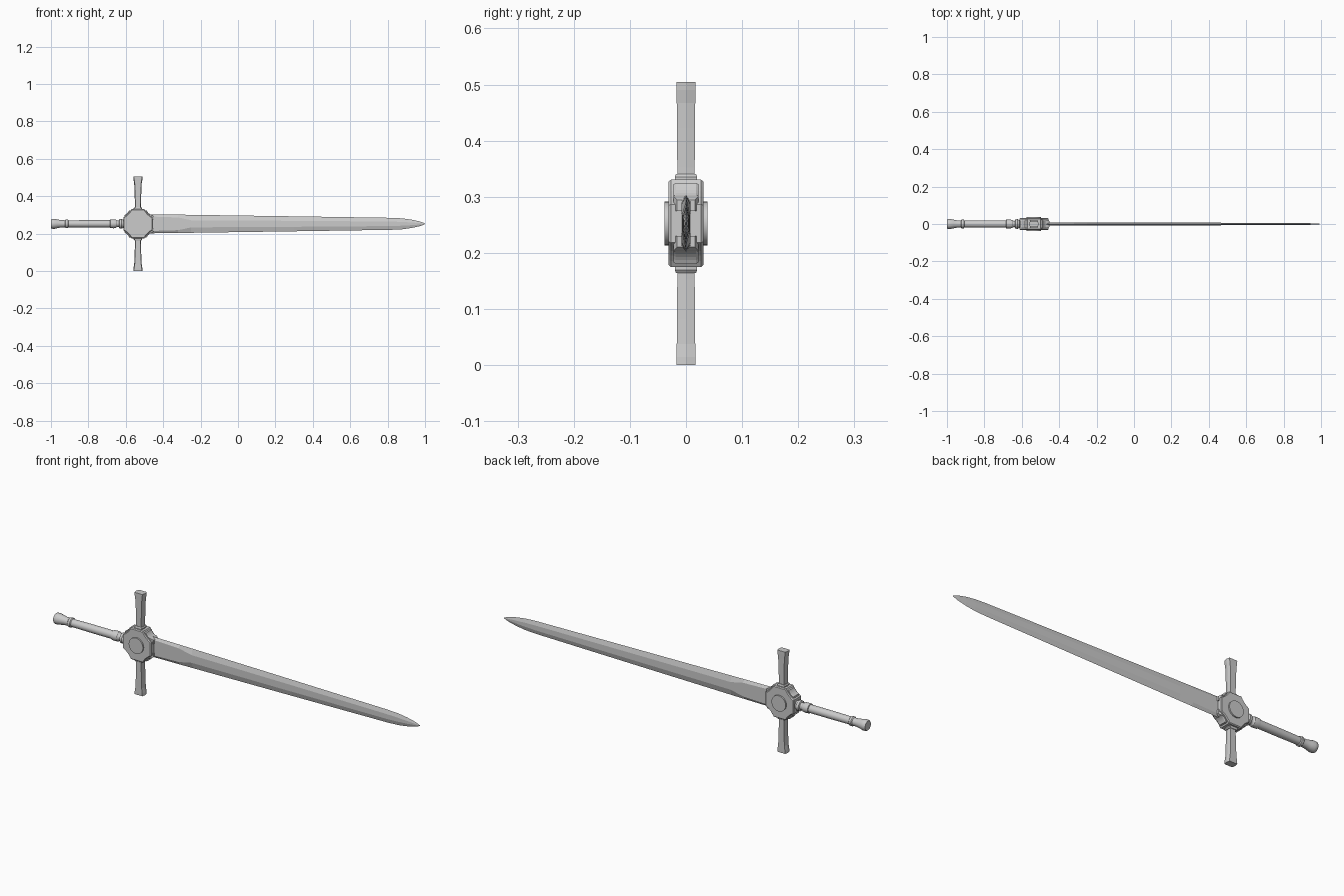
import bpy, bmesh, math
from mathutils import Matrix, Vector

if "Cube" in bpy.data.objects:
    bpy.data.objects.remove(bpy.data.objects["Cube"])

CX, CZ = -0.535, 0.2525   # centre of the guard


def finish(bm, name, smooth=False):
    bmesh.ops.remove_doubles(bm, verts=bm.verts, dist=1e-6)
    bmesh.ops.recalc_face_normals(bm, faces=bm.faces)
    me = bpy.data.meshes.new(name)
    bm.to_mesh(me)
    bm.free()
    ob = bpy.data.objects.new(name, me)
    bpy.context.collection.objects.link(ob)
    if smooth:
        bpy.context.view_layer.objects.active = ob
        ob.select_set(True)
        bpy.ops.object.shade_smooth_by_angle(angle=math.radians(35))
        ob.select_set(False)
    return ob


def loft(name, rings, smooth=False):
    """Skin a list of equal-length point rings and cap both ends."""
    bm = bmesh.new()
    vs = [[bm.verts.new(p) for p in r] for r in rings]
    n = len(rings[0])
    for a, b in zip(vs, vs[1:]):
        for i in range(n):
            j = (i + 1) % n
            bm.faces.new((a[i], a[j], b[j], b[i]))
    bm.faces.new(vs[0])
    bm.faces.new(vs[-1])
    return finish(bm, name, smooth)


def plate(name, reach, flat, waist, thick, bevel):
    """Four-lobed plate with concave corners, its rim chamfered on both faces."""
    a, b = Vector((reach, flat)), Vector((flat, reach))
    mid = Vector((waist, waist)) * 2 - (a + b) / 2
    quarter = []
    for i in range(6):
        t = i / 5
        quarter.append(a * (1 - t) ** 2 + mid * 2 * t * (1 - t) + b * t * t)
    outline = [Matrix.Rotation(k * math.pi / 2, 2) @ p for k in range(4) for p in quarter]
    rings = []
    for y, s in ((-thick, 1 - bevel), (-thick + 0.004, 1), (thick - 0.004, 1), (thick, 1 - bevel)):
        rings.append([(CX + p.x * s, y, CZ + p.y * s) for p in outline])
    return loft(name, rings)


# Blade: flattened hexagon section, wide flat at the root, rounded tip
def blade_ring(x, h, f, t):
    return [(x, y, CZ + z) for y, z in
            ((0, h), (t, f), (t, -f), (0, -h), (-t, -f), (-t, f))]


loft("blade", [blade_ring(*s) for s in (
    (-0.48, 0.051, 0.040, 0.008), (-0.42, 0.050, 0.037, 0.008),
    (-0.32, 0.049, 0.034, 0.008), (-0.25, 0.048, 0.019, 0.008),
    (0.30, 0.040, 0.016, 0.007), (0.82, 0.032, 0.012, 0.006),
    (0.88, 0.029, 0.010, 0.0055), (0.93, 0.022, 0.007, 0.0045),
    (0.97, 0.013, 0.004, 0.003), (0.99, 0.006, 0.002, 0.0015),
    (1.0, 0.001, 0.0004, 0.0004))])

# Guard centre: thick lobed block over a thinner, fuller plate
plate("guard_block", 0.078, 0.034, 0.053, 0.031, 0.05)
plate("guard_inner_plate", 0.072, 0.047, 0.057, 0.022, 0.03)

# Round boss through both faces of the guard
bm = bmesh.new()
bmesh.ops.create_cone(bm, cap_ends=True, segments=32, radius1=0.039, radius2=0.039,
                      depth=0.076, matrix=Matrix.Translation((CX, 0, CZ)) @
                      Matrix.Rotation(math.pi / 2, 4, 'X'))
finish(bm, "guard_boss", True)


# Cross arms with flared ends and a collar at the root
def arm_ring(side, d, w, t):
    sec = ((w, 0), (w * 0.85, t), (-w * 0.85, t), (-w, 0), (-w * 0.85, -t), (w * 0.85, -t))
    return [(CX + x, y, CZ + side * d) for x, y in sec]


for side, label in ((1, "upper"), (-1, "lower")):
    loft(label + "_guard_arm", [arm_ring(side, *s) for s in (
        (0.06, 0.016, 0.015), (0.10, 0.016, 0.0155), (0.17, 0.018, 0.016),
        (0.215, 0.020, 0.0165), (0.238, 0.024, 0.017), (0.2525, 0.025, 0.017))])
    loft(label + "_arm_collar", [arm_ring(side, *s) for s in (
        (0.07, 0.023, 0.020), (0.083, 0.023, 0.020), (0.088, 0.019, 0.018))])

# Blade shoulders: short langets on each edge beside the blade root
for side, label in ((1, "upper"), (-1, "lower")):
    loft(label + "_blade_shoulder", [
        [(x, y, CZ + side * z) for y, z in ((-t, 0.022), (t, 0.022), (t, h), (-t, h))]
        for x, t, h in ((-0.50, 0.022, 0.055), (-0.462, 0.022, 0.048), (-0.452, 0.016, 0.042))])


# Handle: turned profile from pommel to guard
def turned(name, profile, seg=24):
    rings = [[(x, r * math.cos(k * math.tau / seg), CZ + r * math.sin(k * math.tau / seg))
              for k in range(seg)] for x, r in profile]
    return loft(name, rings, True)


turned("pommel", ((-1.0, 0.023), (-0.996, 0.026), (-0.982, 0.027), (-0.965, 0.023),
                  (-0.945, 0.0195), (-0.925, 0.019), (-0.921, 0.023), (-0.910, 0.023),
                  (-0.906, 0.018)))
turned("grip", ((-0.91, 0.0185), (-0.80, 0.0195), (-0.67, 0.0195)))
turned("handle_ferrule", ((-0.685, 0.019), (-0.683, 0.023), (-0.664, 0.024), (-0.652, 0.022),
                          (-0.648, 0.018), (-0.642, 0.0165), (-0.637, 0.018), (-0.634, 0.025),
                          (-0.622, 0.026), (-0.616, 0.022), (-0.60, 0.022)))
